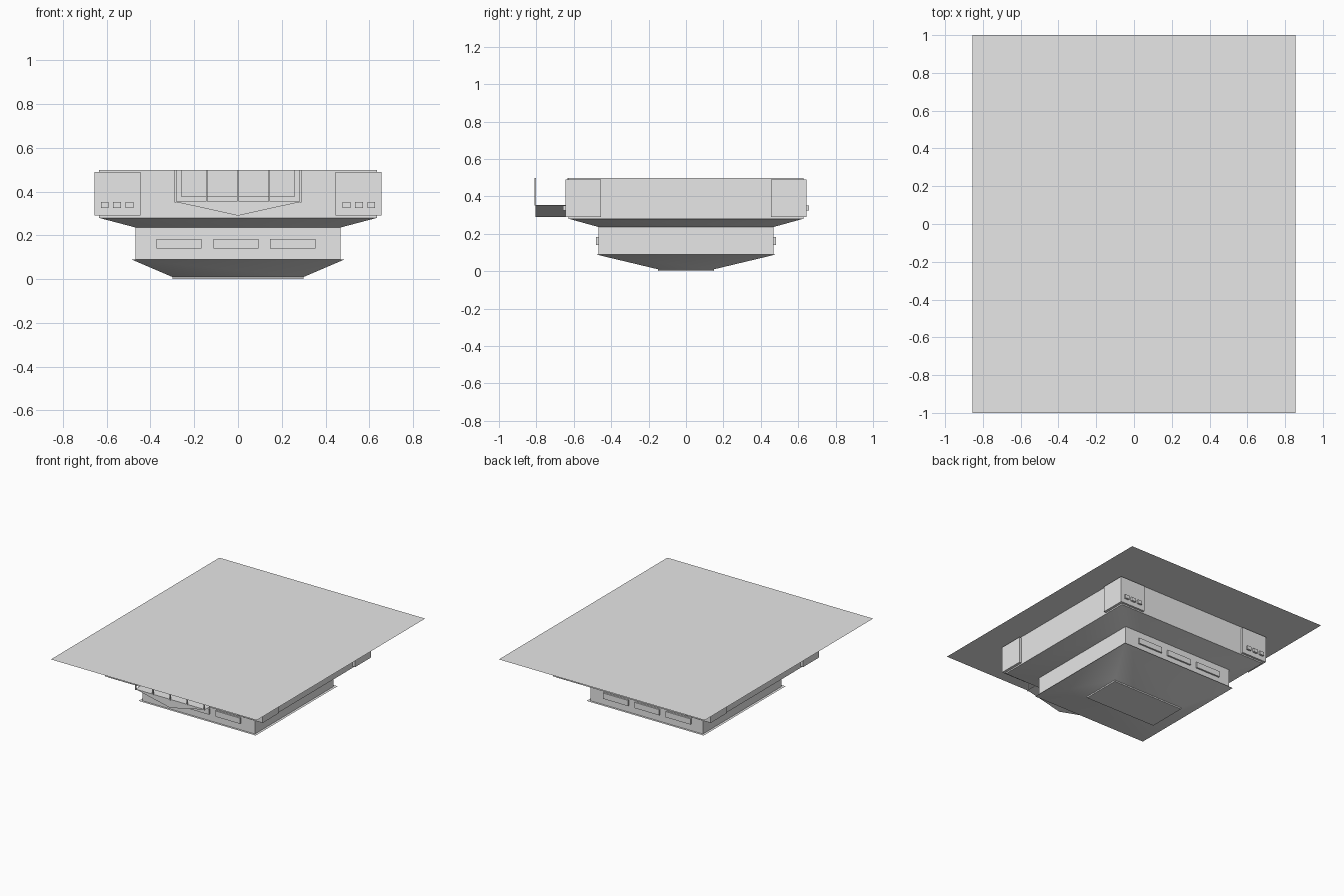
import bpy
import bmesh

old = bpy.data.objects.get("Cube")
if old:
    bpy.data.objects.remove(old, do_unlink=True)

grey = bpy.data.materials.new("light_grey")
grey.use_nodes = True
grey.diffuse_color = (0.8, 0.8, 0.8, 1)
grey.node_tree.nodes["Principled BSDF"].inputs["Base Color"].default_value = (0.8, 0.8, 0.8, 1)


def finish(name, bm):
    bmesh.ops.recalc_face_normals(bm, faces=bm.faces)
    mesh = bpy.data.meshes.new(name)
    bm.to_mesh(mesh)
    bm.free()
    mesh.materials.append(grey)
    obj = bpy.data.objects.new(name, mesh)
    bpy.context.collection.objects.link(obj)
    return obj


def box(name, x0, x1, y0, y1, z0, z1):
    bm = bmesh.new()
    bmesh.ops.create_cube(bm, size=1)
    for v in bm.verts:
        v.co = (x0 if v.co.x < 0 else x1,
                y0 if v.co.y < 0 else y1,
                z0 if v.co.z < 0 else z1)
    return finish(name, bm)


def funnel(name, low, high, z0, z1):
    """Four-sided taper between two rectangles, softly shaded."""
    bm = bmesh.new()
    bmesh.ops.create_cube(bm, size=2)
    for v in bm.verts:
        half, z = (low, z0) if v.co.z < 0 else (high, z1)
        v.co = (v.co.x * half[0], v.co.y * half[1], z)
    # The foot is closed by the part below
    bottom = [f for f in bm.faces if all(v.co.z < z0 + 0.001 for v in f.verts)]
    bmesh.ops.delete(bm, geom=bottom, context='FACES_ONLY')
    obj = finish(name, bm)
    bpy.ops.object.select_all(action='DESELECT')
    obj.select_set(True)
    bpy.context.view_layer.objects.active = obj
    bpy.ops.object.shade_smooth_by_angle()
    return obj


# Flat top sheet
bm = bmesh.new()
bmesh.ops.create_grid(bm, x_segments=1, y_segments=1, size=1)
for v in bm.verts:
    v.co = (v.co.x * 0.855, v.co.y, 0.5)
top = finish("top_sheet", bm)
if top.data.polygons[0].normal.z < 0:
    top.data.flip_normals()

# Stacked body
box("base_pad", -0.3, 0.3, -0.15, 0.15, 0, 0.01)
funnel("lower_funnel", (0.3, 0.15), (0.487, 0.485), 0.01, 0.09)
box("lower_storey", -0.468, 0.468, -0.468, 0.468, 0.09, 0.236)
funnel("upper_funnel", (0.468, 0.468), (0.635, 0.627), 0.236, 0.28)
box("upper_storey", -0.635, 0.635, -0.627, 0.627, 0.28, 0.499)

# Corner towers and windows on the front and back
for sy, end in ((-1, "front"), (1, "back")):
    for sx, side in ((-1, "right"), (1, "left")):
        box(f"{end}_{side}_tower", *sorted((sx * 0.445, sx * 0.655)),
            *sorted((sy * 0.455, sy * 0.643)), 0.29, 0.49)
        for i in range(3):
            x = sx * (0.495 + i * 0.057)
            box(f"{end}_{side}_tower_window_{i + 1}", x - 0.018, x + 0.018,
                *sorted((sy * 0.64, sy * 0.657)), 0.325, 0.352)
    for i in range(3):
        x = (i - 1) * 0.26 - 0.01
        box(f"{end}_lower_window_{i + 1}", x - 0.103, x + 0.103,
            *sorted((sy * 0.46, sy * 0.48)), 0.14, 0.183)

# Front balcony with a V-shaped underside
bm = bmesh.new()
outline = [(-0.29, 0.354), (0, 0.29), (0.29, 0.354)]
face = bm.faces.new([bm.verts.new((x, -0.805, z)) for x, z in outline])
ext = bmesh.ops.extrude_face_region(bm, geom=[face])
for v in ext["geom"]:
    if isinstance(v, bmesh.types.BMVert):
        v.co.y = -0.62
finish("balcony", bm)
for i in range(5):
    x = (i - 2) * 0.1425
    box(f"balcony_post_{i + 1}", x - 0.004, x + 0.004, -0.81, -0.802, 0.35, 0.499)
box("balcony_window", -0.257, 0.257, -0.634, -0.62, 0.375, 0.498)
